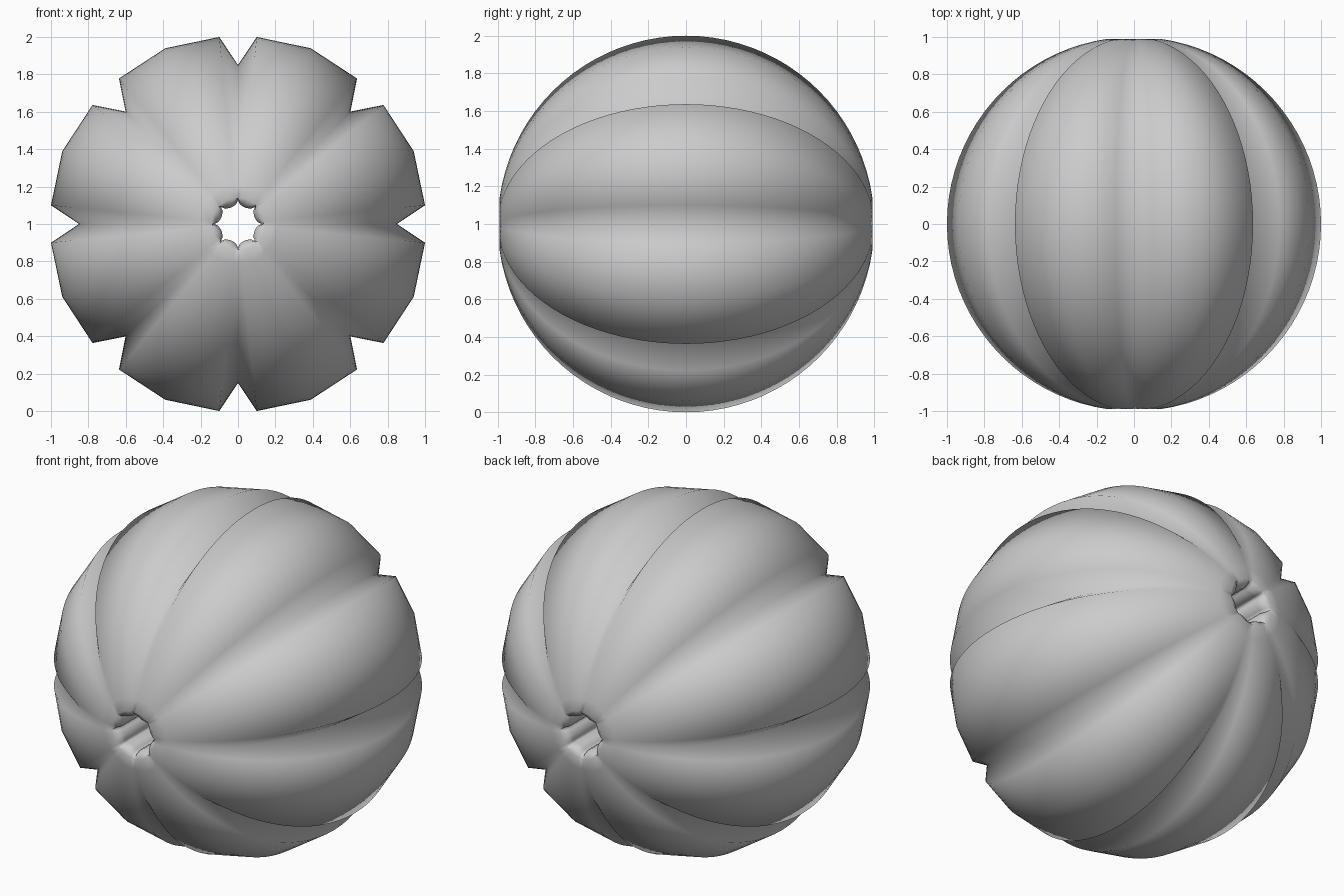
import bpy, bmesh, math
from mathutils import Vector

if "Cube" in bpy.data.objects:
    bpy.data.objects.remove(bpy.data.objects["Cube"])

LOBES = 8
STEPS = 40       # rows from pole to pole along the outer surface
END = 0.14       # outer skin radius where it turns into the bore

# Angle within one lobe (degrees), outer radius, bore radius
COLUMNS = [(0.0, 0.85, 0.128), (5.7, 1.005, 0.105),
           (22.5, 1.017, 0.095), (39.3, 1.005, 0.105)]


def section(outer, bore):
    """Closed (radius, y) loop: round outer skin, soft rims, straight bore."""
    limit = math.acos(END)
    pts = []
    for i in range(STEPS + 1):
        a = -limit + 2 * limit * i / STEPS
        c = math.cos(a)
        k = outer + (1.0 - outer) * (1 - c) ** 2 if outer < 1 else outer
        pts.append((k * c, math.sin(a)))
    rim = [(bore + 0.012, 0.975), (bore, 0.94)]
    pts += rim
    pts += [(bore, 0.94 * (1 - 2 * i / 6)) for i in range(1, 6)]
    pts += [(r, -y) for r, y in reversed(rim)]
    return pts


# Ribbed ball with its bore along y
bm = bmesh.new()
loops = []
for lobe in range(LOBES):
    for deg, outer, bore in COLUMNS:
        a = math.radians(lobe * 360 / LOBES + deg)
        loops.append([bm.verts.new(Vector((r * math.sin(a), y, 1 + r * math.cos(a))))
                      for r, y in section(outer, bore)])

for i, loop in enumerate(loops):
    nxt = loops[(i + 1) % len(loops)]
    for j in range(len(loop)):
        k = (j + 1) % len(loop)
        bm.faces.new((loop[j], nxt[j], nxt[k], loop[k]))
bmesh.ops.recalc_face_normals(bm, faces=bm.faces)
for f in bm.faces:
    f.smooth = True

mesh = bpy.data.meshes.new("ribbed_ball")
bm.to_mesh(mesh)
bm.free()
ball = bpy.data.objects.new("ribbed_ball", mesh)
bpy.context.collection.objects.link(ball)

# Plain grey
grey = bpy.data.materials.new("plain_grey")
grey.diffuse_color = (0.6, 0.6, 0.6, 1)
grey.use_nodes = True
grey.node_tree.nodes["Principled BSDF"].inputs["Base Color"].default_value = grey.diffuse_color
mesh.materials.append(grey)
